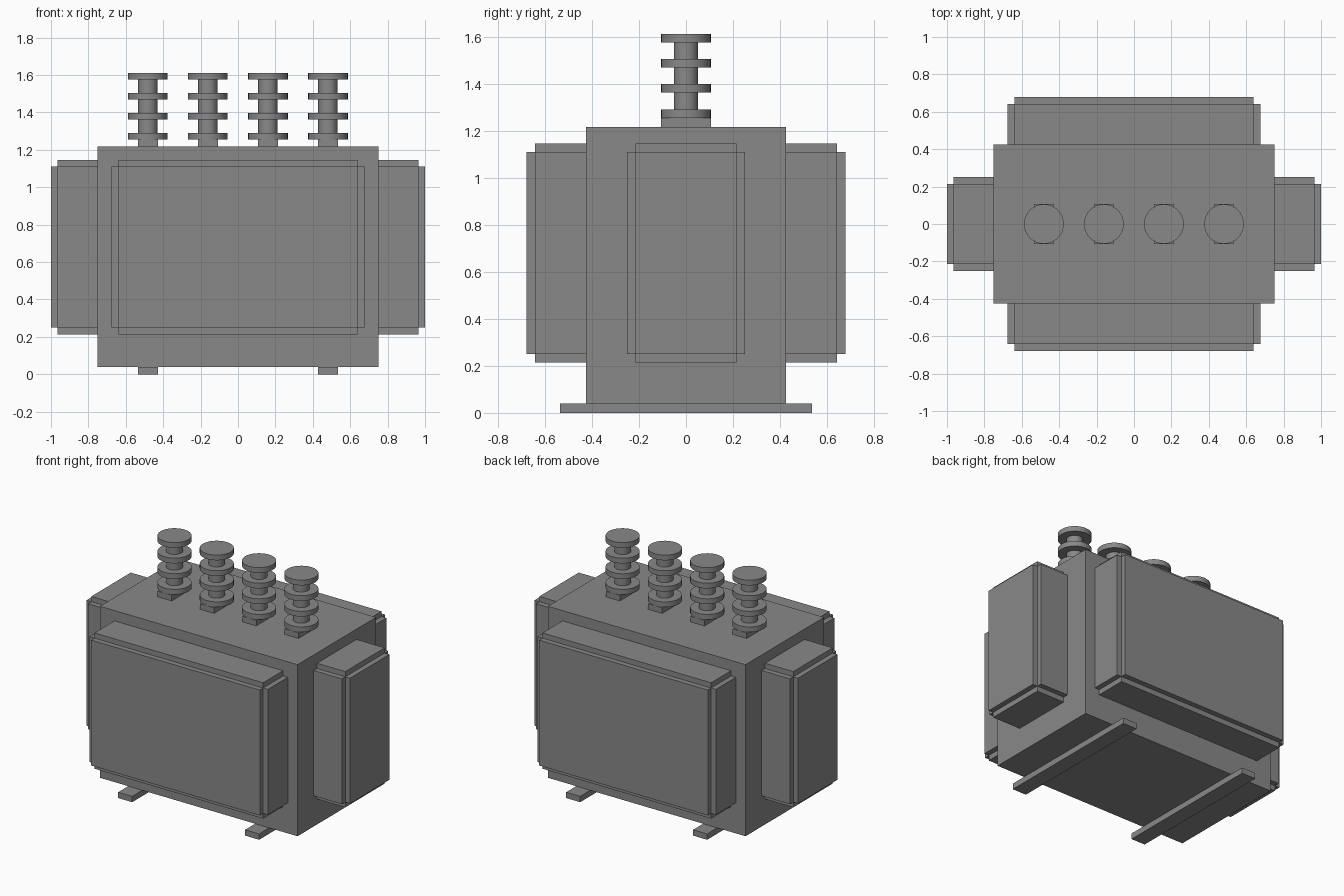
import bpy
import bmesh
import math
from mathutils import Matrix, Vector

default = bpy.data.objects.get("Cube")
if default:
    bpy.data.objects.remove(default, do_unlink=True)

# Painted steel
steel = bpy.data.materials.new("grey steel")
steel.use_nodes = True
grey = (0.25, 0.25, 0.25, 1)
steel.diffuse_color = grey
steel.node_tree.nodes["Principled BSDF"].inputs["Base Color"].default_value = grey


def add_object(name, bm):
    bmesh.ops.recalc_face_normals(bm, faces=bm.faces)
    mesh = bpy.data.meshes.new(name)
    bm.to_mesh(mesh)
    bm.free()
    mesh.materials.append(steel)
    obj = bpy.data.objects.new(name, mesh)
    bpy.context.collection.objects.link(obj)
    return obj


def box_bmesh(low, high):
    low, high = Vector(low), Vector(high)
    bm = bmesh.new()
    place = Matrix.Translation((low + high) / 2) @ Matrix.Diagonal((*(high - low), 1))
    bmesh.ops.create_cube(bm, size=1, matrix=place)
    return bm


def box(name, low, high):
    return add_object(name, box_bmesh(low, high))


def radiator(name, half_width, inner, outer, angle):
    """Box with each exposed face pushed out, leaving notched edges."""
    bm = box_bmesh((-half_width, -outer, 0.25), (half_width, -inner, 1.11))
    bm.normal_update()
    exposed = [f for f in bm.faces if f.normal.y < 0.5]
    for face in exposed:
        push = face.normal * STEP
        new = bmesh.ops.extrude_discrete_faces(bm, faces=[face])["faces"][0]
        rim = list(new.verts)
        # Close the sides between the pushed plate and the core
        for v, w in zip(rim, rim[1:] + rim[:1]):
            a, b = bm.verts.new(v.co), bm.verts.new(w.co)
            c, d = bm.verts.new(w.co + push), bm.verts.new(v.co + push)
            bm.faces.new((a, b, c, d))
        bmesh.ops.translate(bm, verts=rim, vec=push)
    bmesh.ops.remove_doubles(bm, verts=bm.verts, dist=0.0001)
    bmesh.ops.rotate(bm, verts=bm.verts, matrix=Matrix.Rotation(angle, 3, "Z"))
    return add_object(name, bm)


def insulator(name, x):
    """Stacked discs on a post, turned from one stepped profile."""
    post, disc, thick, pitch, base = 0.052, 0.106, 0.036, 0.107, 1.255
    profile = [(0, base)]
    for i in range(4):
        z = base + i * pitch
        if i:
            profile.append((post, z))
        profile += [(disc, z), (disc, z + thick)]
        if i < 3:
            profile.append((post, z + thick))
    profile.append((0, z + thick))
    bm = bmesh.new()
    verts = [bm.verts.new((r, 0, h)) for r, h in profile]
    edges = [bm.edges.new(pair) for pair in zip(verts, verts[1:])]
    bmesh.ops.spin(bm, geom=verts + edges, cent=(0, 0, 0), axis=(0, 0, 1),
                   angle=math.tau, steps=32)
    bmesh.ops.remove_doubles(bm, verts=bm.verts, dist=0.0001)
    bmesh.ops.translate(bm, verts=bm.verts, vec=(x, 0, 0))
    obj = add_object(name, bm)
    bpy.ops.object.select_all(action="DESELECT")
    obj.select_set(True)
    bpy.context.view_layer.objects.active = obj
    bpy.ops.object.shade_smooth_by_angle(angle=math.radians(30))


STEP = 0.036

# Main tank
box("tank", (-0.75, -0.426, 0.04), (0.75, 0.426, 1.217))

# Radiators on all four sides
radiator("front_radiator", 0.64, 0.4, 0.642, 0)
radiator("right_radiator", 0.214, 0.7, 0.964, -math.pi / 2)
radiator("back_radiator", 0.64, 0.4, 0.642, math.pi)
radiator("left_radiator", 0.214, 0.7, 0.964, math.pi / 2)

# Skid rails under the tank
for side, x in (("right", -0.482), ("left", 0.482)):
    box(side + "_skid", (x - 0.053, -0.535, 0), (x + 0.053, 0.535, 0.04))

# Row of insulators on mounting blocks
for i in range(4):
    x = -0.482 + i * 0.321
    box(f"insulator_mount_{i + 1}", (x - 0.053, -0.106, 1.217), (x + 0.053, 0.106, 1.255))
    insulator(f"insulator_{i + 1}", x)
